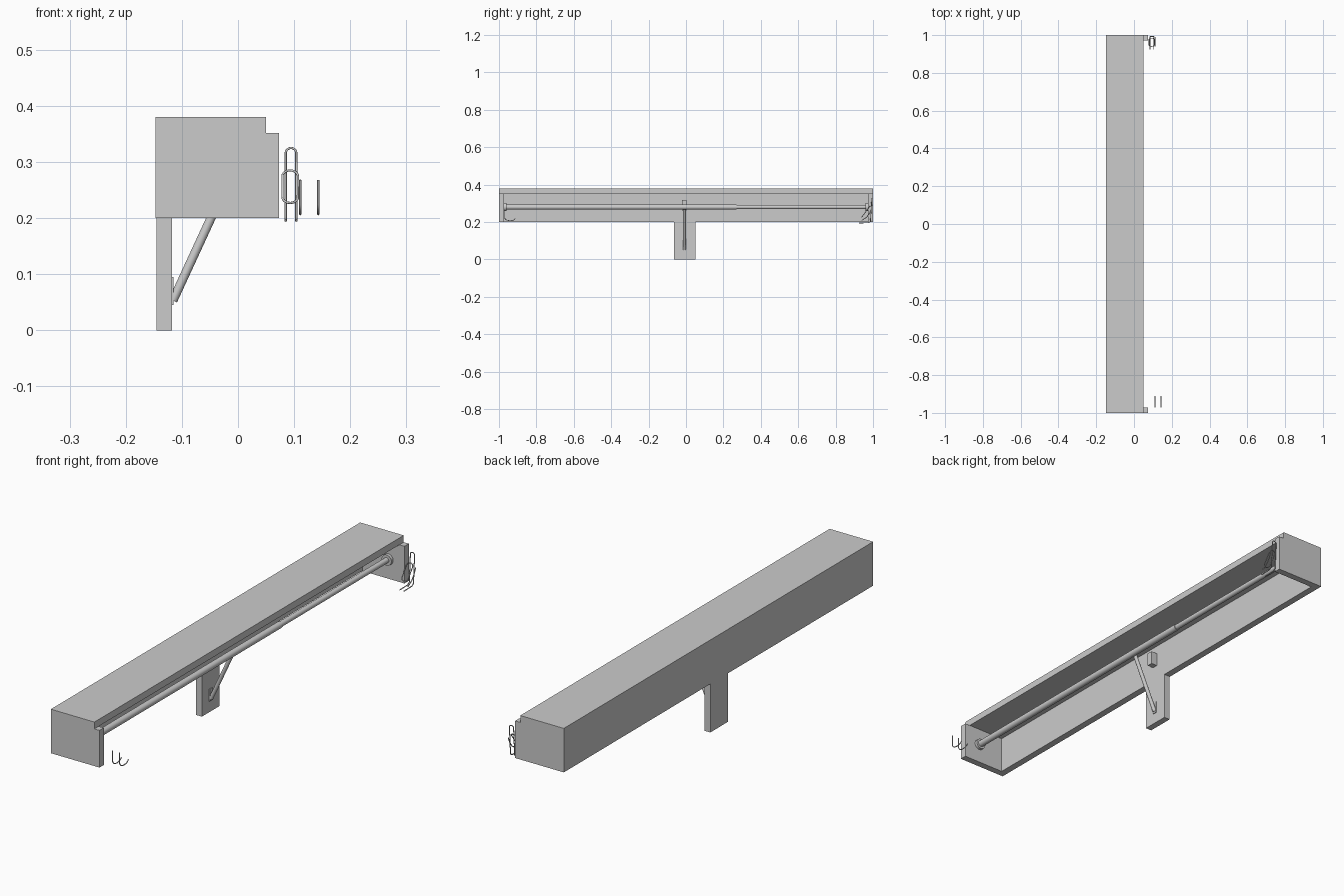
import bpy, math
from mathutils import Vector

if "Cube" in bpy.data.objects:
    bpy.data.objects.remove(bpy.data.objects["Cube"])


def box(name, x, y, z):
    """Box from (min, max) ranges."""
    bpy.ops.mesh.primitive_cube_add(size=1, location=[(a + b) / 2 for a, b in (x, y, z)])
    o = bpy.context.object
    o.name = name
    o.scale = [b - a for a, b in (x, y, z)]
    bpy.ops.object.transform_apply(location=False, rotation=False, scale=True)
    return o


def rod(name, a, b, r, n=32):
    """Cylinder between two points."""
    a, b = Vector(a), Vector(b)
    bpy.ops.mesh.primitive_cylinder_add(vertices=n, radius=r, depth=(b - a).length,
                                        location=(a + b) / 2)
    o = bpy.context.object
    o.name = name
    o.rotation_euler = (b - a).to_track_quat('Z', 'Y').to_euler()
    bpy.ops.object.shade_smooth_by_angle()
    return o


def wire(name, pts, r=0.002, smooth=False, closed=False):
    """Round bent wire through points."""
    c = bpy.data.curves.new(name, 'CURVE')
    c.dimensions = '3D'
    c.bevel_depth = r
    c.bevel_resolution = 2
    c.use_fill_caps = True
    s = c.splines.new('POLY')
    s.points.add(len(pts) - 1)
    for p, q in zip(s.points, pts):
        p.co = (*q, 1)
    s.use_cyclic_u = closed
    o = bpy.data.objects.new(name, c)
    bpy.context.collection.objects.link(o)
    return o


# Shelf board, back board and end panels
box("shelf_board", (-0.147, 0.05), (-1, 1), (0.352, 0.38))
box("back_board", (-0.147, -0.118), (-0.972, 0.972), (0.2, 0.352))
for name, y in (("left_end_panel", (-1, -0.972)), ("right_end_panel", (0.972, 1))):
    box(name, (-0.147, 0.073), y, (0.2, 0.352))

# Centre support post below the back board
box("support_post", (-0.145, -0.118), (-0.065, 0.05), (0, 0.2))

# Telescoping hanging rod with end flanges
RZ = 0.28
rod("rod_outer_tube", (0, -0.972, RZ), (0, 0.27, RZ), 0.0135)
rod("rod_inner_tube", (0, 0.26, RZ), (0, 0.972, RZ), 0.011)
for s, name in ((-1, "left_flange"), (1, "right_flange")):
    rod(name, (0, s * 0.972, RZ), (0, s * 0.960, RZ), 0.022)

# Diagonal brace with foot plate and upper bracket
BY = -0.009
rod("diagonal_brace", (-0.116, BY, 0.053), (-0.014, BY, 0.274), 0.008, 24)
box("brace_foot_plate", (-0.118, -0.115), (BY - 0.009, BY + 0.009), (0.045, 0.095))
box("upper_bracket", (-0.118, -0.09), (BY - 0.012, BY + 0.012), (0.262, 0.318))

# Two J hooks at the left end
for i, x in enumerate((0.111, 0.143)):
    arc = [(x, -0.94 - 0.029 * math.cos(t), 0.224 - 0.017 * math.sin(t))
           for t in (math.pi * k / 10 for k in range(10))]
    wire(f"j_hook_{i + 1}", [(x, -0.969, 0.268)] + arc)

# Double-legged wire hanger at the right end: arch, legs and forward feet
arch = [(0.0945 - 0.0095 * math.cos(t), 0.993, 0.3155 + 0.0095 * math.sin(t))
        for t in (math.pi * k / 10 for k in range(11))]
left_leg = [(0.085, 0.925, 0.195), (0.085, 0.975, 0.196), (0.085, 0.986, 0.203)]
right_leg = [(0.104, y, z) for _, y, z in reversed(left_leg)]
wire("wire_hanger", left_leg + arch + right_leg)

# Tilted rounded loop hooked through the hanger, with a loose tail
loop = []
for k in range(24):
    t = 2 * math.pi * k / 24
    u = 0.018 if math.sin(t) >= 0 else -0.018
    z = 0.256 + u + 0.011 * math.sin(t)
    loop.append((0.093 + 0.014 * math.cos(t), 0.962 + (z - 0.256) * 0.75, z))
wire("hanger_loop", loop, closed=True)
wire("hanger_tail", [(0.111, 0.99, 0.268), (0.111, 0.98, 0.245),
                     (0.111, 0.965, 0.225), (0.111, 0.94, 0.209)])
